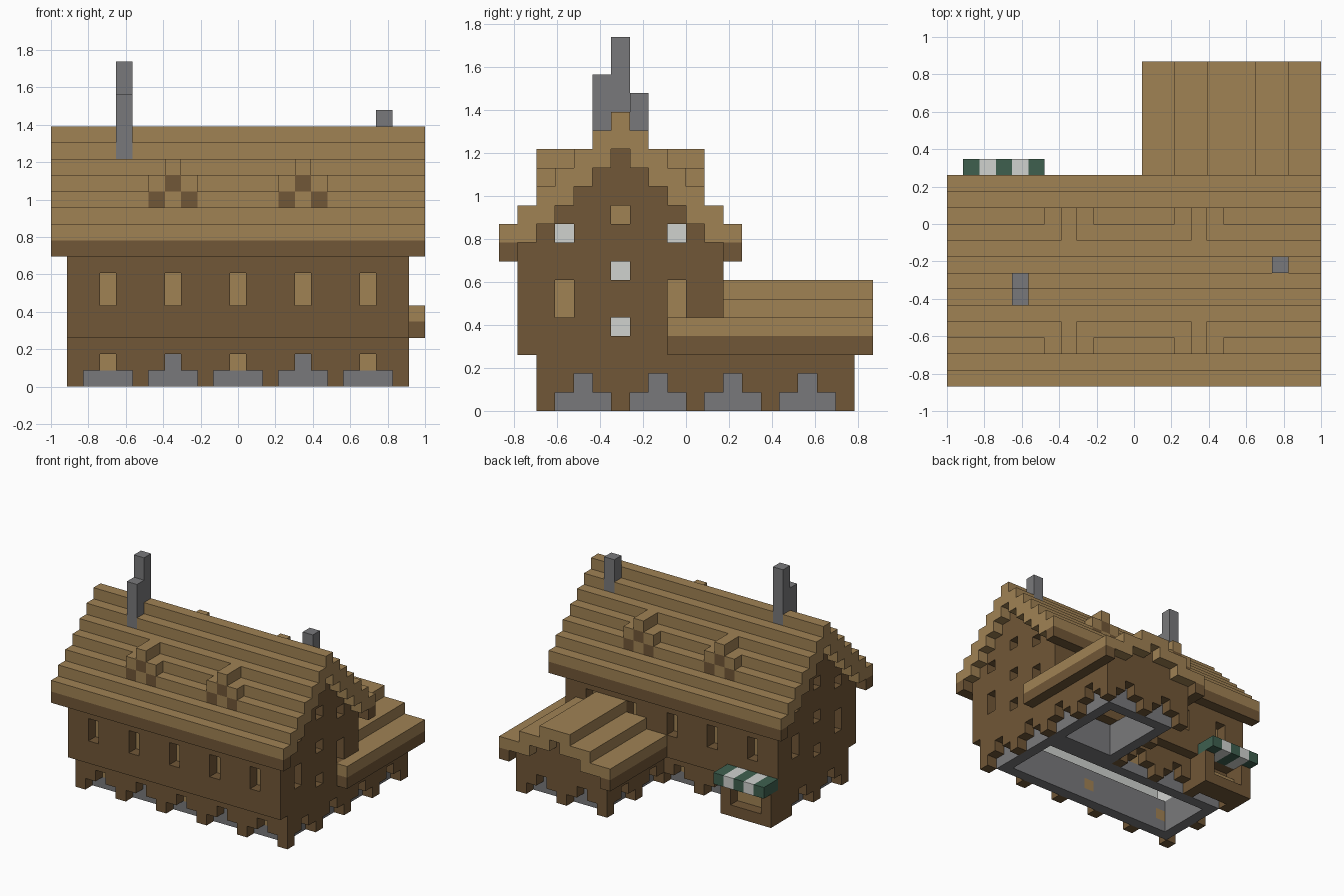
import bpy, bmesh
from mathutils import Vector

cube = bpy.data.objects.get("Cube")
if cube:
    bpy.data.objects.remove(cube, do_unlink=True)

UNIT = 2 / 23                       # size of one block
ORIGIN = Vector((11.5, 10, 0))      # block coordinate of the world origin

COLOURS = {
    "dark_wood": (113, 87, 55),
    "light_wood": (160, 130, 84),
    "stone": (121, 121, 123),
    "plaster": (208, 210, 207),
    "awning_green": (62, 96, 79),
}


def linear(v):
    v /= 255
    return v / 12.92 if v <= 0.04045 else ((v + 0.055) / 1.055) ** 2.4


materials = {}
for name, rgb in COLOURS.items():
    mat = bpy.data.materials.new(name)
    mat.use_nodes = True
    colour = [linear(c) for c in rgb] + [1]
    mat.diffuse_color = colour
    bsdf = mat.node_tree.nodes["Principled BSDF"]
    bsdf.inputs["Base Color"].default_value = colour
    bsdf.inputs["Roughness"].default_value = 0.9
    materials[name] = mat

cells = {}          # block coordinate -> part name
part_colour = {}    # part name -> colour name


def span(r):
    return range(*r) if isinstance(r, tuple) else (r,)


def block(x, y, z):
    return [(i, j, k) for i in span(x) for j in span(y) for k in span(z)]


def fill(part, colour, x, y, z):
    part_colour[part] = colour
    for c in block(x, y, z):
        cells[c] = part


def carve(x, y, z):
    for c in block(x, y, z):
        cells.pop(c, None)


def rise(j):
    """Blocks of roof rise at depth j of the main house."""
    return min(j, 12 - j)


# Stone foundations, hollow inside
fill("foundation", "stone", (2, 21), (3, 10), (0, 3))
fill("wing_foundation", "stone", (14, 21), (9, 18), (0, 3))
carve((3, 20), (4, 9), (0, 3))
carve((15, 20), (11, 17), (0, 3))

# Lower timber walls
for j, x in ((2, (1, 22)), (10, (1, 14)), (18, (13, 22))):
    fill("lower_walls", "dark_wood", x, j, (0, 3))
for i, y in ((1, (2, 11)), (21, (2, 19)), (13, (11, 19))):
    fill("lower_walls", "dark_wood", i, y, (0, 3))

# Stepped arches between the posts
for j, starts in ((2, range(2, 19, 4)), (10, (2, 6, 10)), (18, (14, 18))):
    for s in starts:
        carve((s, s + 3), j, 0)
        carve(s + 1, j, 1)
for i, starts in ((1, (3, 7)), (21, (3, 7, 11, 15)), (13, (11, 15))):
    for s in starts:
        carve(i, (s, s + 3), 0)
        carve(i, s + 1, 1)
for i in (3, 11, 19):
    fill("cellar_hatches", "light_wood", i, 3, 1)
for i in (3, 11):
    fill("cellar_hatches", "light_wood", i, 9, 1)

# Plaster lining inside the upper floor
for j in (2, 10):
    fill("lining", "plaster", (2, 21), j, (3, 10))
for i in (2, 20):
    for j in range(2, 11):
        fill("lining", "plaster", i, j, (3, 8 + rise(j)))

# Upper walls and gables
for j in (1, 11):
    fill("upper_walls", "dark_wood", (1, 22), j, (3, 9))
for i in (1, 21):
    for j in range(1, 12):
        fill("upper_walls", "dark_wood", i, j, (3, 8 + rise(j)))

# Long windows with wooden shutters on front and back
for wall, pane in ((1, 2), (11, 10)):
    for i in range(3, 20, 4):
        carve(i, wall, (5, 7))
        fill("shutters", "light_wood", i, pane, (5, 7))

# Gable windows: shuttered ones and plain ones
for wall, pane in ((1, 2), (21, 20)):
    for j in (3, 9):
        carve(wall, j, (5, 7))
        carve(wall, j, 9)
        fill("shutters", "light_wood", pane, j, (5, 7))
        fill("lining", "plaster", pane, j, 9)
    for k in (4, 7, 10):
        carve(wall, 6, k)
    fill("shutters", "light_wood", pane, 6, 10)

# Stepped main roof with dark eaves
for j in range(13):
    fill("main_roof", "light_wood", (0, 23), j, (8 + rise(j), 10 + rise(j)))
for j in (0, 12):
    fill("eaves", "dark_wood", (0, 23), j, 8)

# Four small dormers
for mid in (7, 15):
    for j, inner in ((2, 3), (10, 9)):
        for i in (mid - 1, mid + 1):
            fill("dormer_roofs", "light_wood", i, j, 12)
            fill("dormer_fronts", "dark_wood", i, j, 11)
        fill("dormer_fronts", "dark_wood", mid, j, 12)
        for y in (j, inner):
            fill("dormer_roofs", "light_wood", mid, y, 13)

# Wing gable, side walls and stepped roof
fill("wing_walls", "dark_wood", (13, 22), 18, (3, 4))
fill("wing_walls", "dark_wood", (14, 21), 18, (4, 5))
fill("wing_walls", "dark_wood", (16, 19), 18, (5, 6))
for i in (13, 21):
    fill("wing_walls", "dark_wood", i, (12, 19), 3)
for x in ((12, 15), (20, 23)):
    fill("wing_roof", "light_wood", x, (12, 20), 4)
for x in ((14, 17), (18, 21)):
    fill("wing_roof", "light_wood", x, (12, 20), 5)
fill("wing_roof", "light_wood", (16, 19), (12, 20), 6)
fill("wing_roof", "light_wood", 22, (9, 12), 4)
fill("wing_eaves", "dark_wood", 12, (12, 20), 3)
fill("wing_eaves", "dark_wood", 22, (9, 20), 3)

# Chimneys
fill("tall_chimney", "stone", 4, 5, (13, 18))
fill("tall_chimney", "stone", 4, 6, (14, 20))
fill("short_chimney", "stone", 20, 7, (13, 17))

# Market stall with counter and striped awning at the back
fill("stall", "dark_wood", (1, 6), (11, 13), (0, 3))
carve((2, 5), (11, 13), (1, 3))
fill("stall_counter", "light_wood", (2, 5), 11, 1)
for i in range(1, 6):
    if i % 2:
        fill("awning_green_stripes", "awning_green", i, (12, 14), 3)
    else:
        fill("awning_white_stripes", "plaster", i, (12, 14), 3)


def build(part):
    """Skin the outside of one part's blocks and merge the flat areas."""
    bm = bmesh.new()
    verts = {}

    def vert(c):
        key = tuple(c)
        if key not in verts:
            verts[key] = bm.verts.new((Vector(c) - ORIGIN) * UNIT)
        return verts[key]

    for c in [c for c, p in cells.items() if p == part]:
        for axis in range(3):
            for side in (0, 1):
                near = list(c)
                near[axis] += 2 * side - 1
                if tuple(near) in cells:
                    continue
                u, v = (axis + 1) % 3, (axis + 2) % 3
                loop = []
                for du, dv in ((0, 0), (1, 0), (1, 1), (0, 1)):
                    p = list(c)
                    p[axis] += side
                    p[u] += du
                    p[v] += dv
                    loop.append(vert(p))
                bm.faces.new(loop if side else loop[::-1])
    bmesh.ops.dissolve_limit(bm, angle_limit=0.01, verts=bm.verts, edges=bm.edges)
    mesh = bpy.data.meshes.new(part)
    bm.to_mesh(mesh)
    bm.free()
    mesh.materials.append(materials[part_colour[part]])
    obj = bpy.data.objects.new(part, mesh)
    bpy.context.collection.objects.link(obj)


for part in part_colour:
    build(part)
